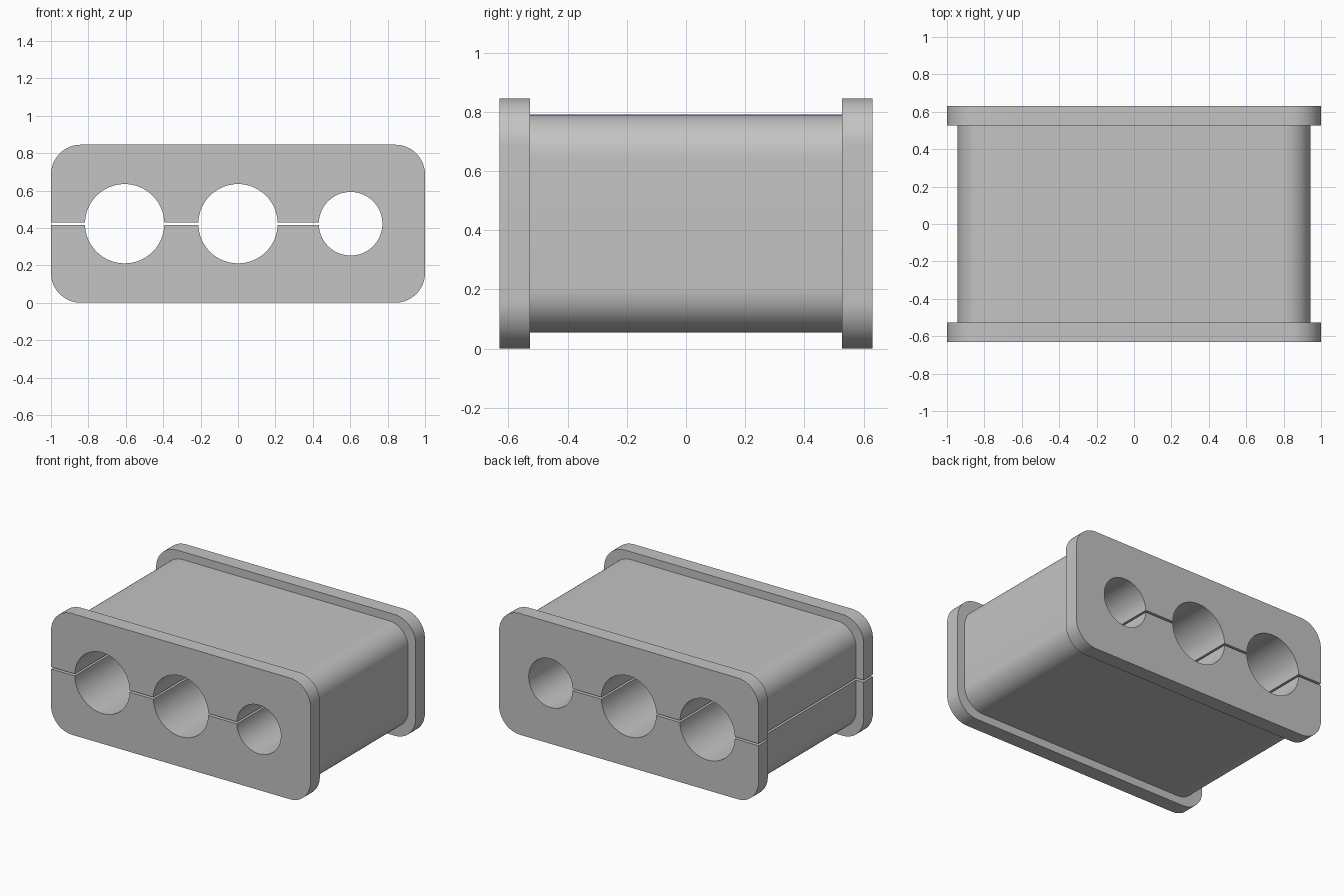
import bpy, bmesh
from math import sin, cos, asin, pi, radians

cube = bpy.data.objects.get("Cube")
if cube:
    bpy.data.objects.remove(cube, do_unlink=True)

MID_Z = 0.4225          # height of the bores and slit
SLIT = 0.007            # half height of the slit
HOLES = [(-0.606, 0.212), (0.0, 0.212), (0.602, 0.17)]


def arc(cx, cz, r, a0, a1, n):
    return [(cx + r * cos(a0 + (a1 - a0) * i / n),
             cz + r * sin(a0 + (a1 - a0) * i / n)) for i in range(n + 1)]


def outer_outline(hx, hz, r):
    """Rounded rectangle, open at the slit on its right-hand (-x) side."""
    pts = [(-hx, MID_Z + SLIT)]
    for sx, sz, start in ((-1, 1, pi), (1, 1, pi / 2), (1, -1, 0), (-1, -1, -pi / 2)):
        pts += arc(sx * (hx - r), MID_Z + sz * (hz - r), r, start, start - pi / 2, 16)
    return pts + [(-hx, MID_Z - SLIT)]


def bore_outline():
    """Slit and bores as one continuous line: lower arcs out, upper arcs back."""
    lower, upper = [], []
    for i, (x, r) in enumerate(HOLES):
        a = asin(SLIT / r)
        if i == len(HOLES) - 1:
            lower += arc(x, MID_Z, r, pi + a, 3 * pi - a, 64)
        else:
            lower += arc(x, MID_Z, r, pi + a, 2 * pi - a, 32)
            upper = arc(x, MID_Z, r, a, pi - a, 32) + upper
    return lower + upper


flange = outer_outline(1.0, 0.4225, 0.16)
body = outer_outline(0.943, 0.3675, 0.147)
bore = bore_outline()
n_outer = len(flange)

bm = bmesh.new()


def ring(outer, y):
    return [bm.verts.new((x, y, z)) for x, z in outer + bore]


def bridge(a, b, count):
    for i in range(count):
        j = (i + 1) % len(a)
        bm.faces.new((a[i], a[j], b[j], b[i]))


# Flange, sleeve and flange along the depth
END, STEP = 0.63, 0.527
rings = [ring(flange, -END), ring(flange, -STEP), ring(body, -STEP),
         ring(body, STEP), ring(flange, STEP), ring(flange, END)]
for k in range(5):
    shoulder = k in (1, 3)
    bridge(rings[k], rings[k + 1], n_outer - 1 if shoulder else len(rings[k]))
bm.faces.new(rings[0])
bm.faces.new(rings[-1])
bmesh.ops.remove_doubles(bm, verts=bm.verts, dist=1e-5)
bmesh.ops.recalc_face_normals(bm, faces=bm.faces)

mesh = bpy.data.meshes.new("split_cable_grommet")
bm.to_mesh(mesh)
bm.free()
grommet = bpy.data.objects.new("split_cable_grommet", mesh)
bpy.context.collection.objects.link(grommet)

# Plain grey rubber
grey = bpy.data.materials.new("grey_rubber")
grey.use_nodes = True
colour = (0.55, 0.55, 0.55, 1)
grey.diffuse_color = colour
grey.node_tree.nodes["Principled BSDF"].inputs["Base Color"].default_value = colour
mesh.materials.append(grey)

bpy.ops.object.select_all(action='DESELECT')
grommet.select_set(True)
bpy.context.view_layer.objects.active = grommet
bpy.ops.object.shade_smooth_by_angle(angle=radians(30))
